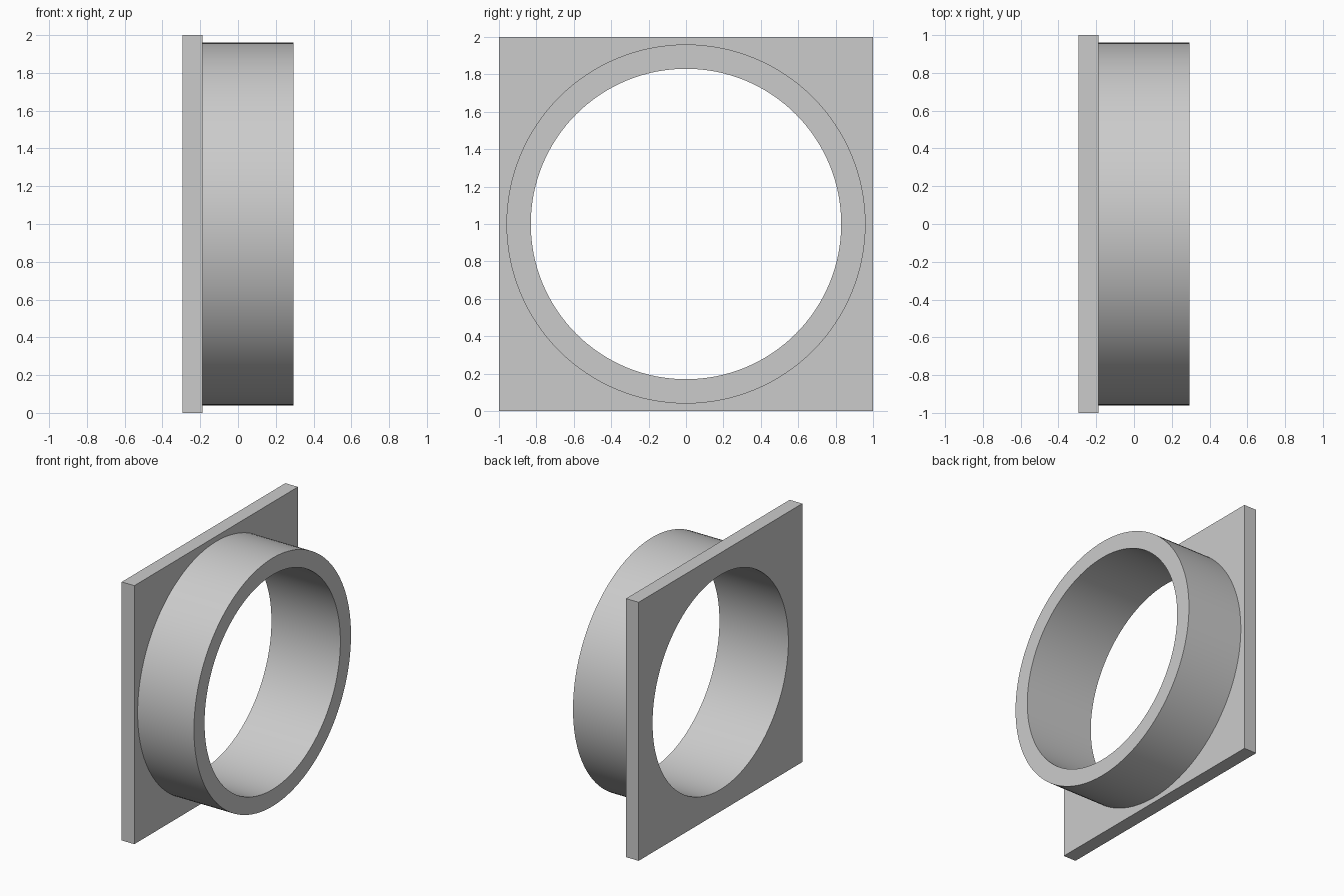
import bpy, bmesh, math

cube = bpy.data.objects.get("Cube")
if cube:
    bpy.data.objects.remove(cube, do_unlink=True)

SEGMENTS = 128
BACK, SHOULDER, RIM = -0.295, -0.187, 0.295
BORE, COLLAR, HALF_SIDE = 0.83, 0.96, 1.0

# Plain grey material
grey = bpy.data.materials.new("plain_grey")
grey.use_nodes = True
colour = (0.6, 0.6, 0.6, 1)
grey.diffuse_color = colour
grey.node_tree.nodes["Principled BSDF"].inputs["Base Color"].default_value = colour


def loop(bm, x, size, square=False):
    """Ring of vertices around the x axis, round or pushed out to a square."""
    verts = []
    for i in range(SEGMENTS):
        a = math.tau * i / SEGMENTS
        y, z = math.cos(a), math.sin(a)
        r = size / max(abs(y), abs(z)) if square else size
        verts.append(bm.verts.new((x, y * r, 1 + z * r)))
    return verts


# Square plate and round collar as one closed shell with an open bore
bm = bmesh.new()
loops = [
    loop(bm, BACK, BORE),
    loop(bm, BACK, HALF_SIDE, square=True),
    loop(bm, SHOULDER, HALF_SIDE, square=True),
    loop(bm, SHOULDER, COLLAR),
    loop(bm, RIM, COLLAR),
    loop(bm, RIM, BORE),
]
for a, b in zip(loops, loops[1:] + loops[:1]):
    for i in range(SEGMENTS):
        j = (i + 1) % SEGMENTS
        bm.faces.new((a[i], a[j], b[j], b[i]))
bmesh.ops.recalc_face_normals(bm, faces=bm.faces)

mesh = bpy.data.meshes.new("flanged_collar")
bm.to_mesh(mesh)
bm.free()
mesh.materials.append(grey)
flange = bpy.data.objects.new("flanged_collar", mesh)
bpy.context.collection.objects.link(flange)

# Smooth walls, crisp edges
bpy.ops.object.select_all(action='DESELECT')
flange.select_set(True)
bpy.context.view_layer.objects.active = flange
bpy.ops.object.shade_smooth_by_angle(angle=math.radians(30))
